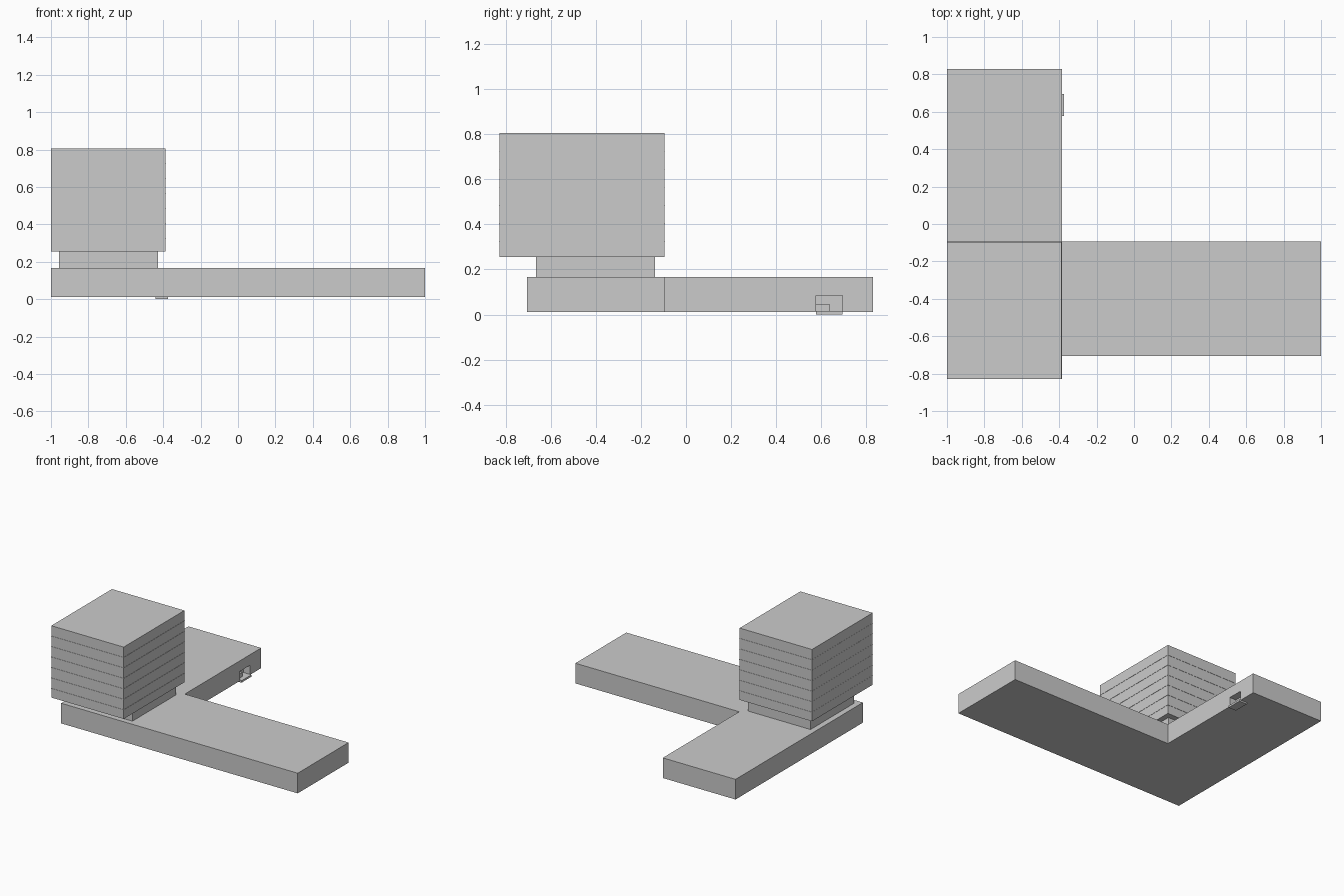
import bpy, bmesh

if "Cube" in bpy.data.objects:
    bpy.data.objects.remove(bpy.data.objects["Cube"])

mat = bpy.data.materials.new("pale grey concrete")
mat.diffuse_color = (0.6, 0.6, 0.6, 1)
mat.use_nodes = True
mat.node_tree.nodes["Principled BSDF"].inputs["Base Color"].default_value = mat.diffuse_color


def prism(name, outline, z0, z1):
    """Extrude a flat outline from z0 to z1."""
    bm = bmesh.new()
    f = bm.faces.new([bm.verts.new((x, y, z0)) for x, y in outline])
    ext = bmesh.ops.extrude_face_region(bm, geom=[f])
    top = [v for v in ext["geom"] if isinstance(v, bmesh.types.BMVert)]
    bmesh.ops.translate(bm, verts=top, vec=(0, 0, z1 - z0))
    bmesh.ops.recalc_face_normals(bm, faces=bm.faces)
    me = bpy.data.meshes.new(name)
    bm.to_mesh(me)
    bm.free()
    me.materials.append(mat)
    ob = bpy.data.objects.new(name, me)
    bpy.context.collection.objects.link(ob)
    return ob


def box(name, x0, x1, y0, y1, z0, z1):
    return prism(name, [(x0, y0), (x1, y0), (x1, y1), (x0, y1)], z0, z1)


# L-shaped podium
podium = prism("podium", [(-1, -0.707), (1, -0.707), (1, -0.093),
                          (-0.385, -0.093), (-0.385, 0.83), (-1, 0.83)],
               0.012, 0.166)

# Entrance recess cut into the rear wing
cutter = box("entrance_cutter", -0.44, -0.37, 0.577, 0.695, 0.0125, 0.085)
cutter.hide_render = True
cutter.hide_viewport = True
cutter.display_type = 'WIRE'
cut = podium.modifiers.new("entrance_recess", 'BOOLEAN')
cut.operation = 'DIFFERENCE'
cut.solver = 'EXACT'
cut.object = cutter

# Entrance step and low block
box("entrance_step", -0.44, -0.374, 0.577, 0.695, 0.0, 0.015)
box("entrance_block", -0.439, -0.41, 0.578, 0.64, 0.015, 0.045)

# Recessed storey between podium and tower
box("recessed_storey", -0.957, -0.427, -0.665, -0.137, 0.166, 0.256)

# Tower
box("tower", -0.999, -0.387, -0.828, -0.095, 0.256, 0.805)

# Thin floor lines around the tower
for i in range(6):
    z = 0.325 + i * 0.08
    box(f"floor_line_{i + 1}", -1.0, -0.385, -0.83, -0.093, z - 0.002, z + 0.002)
